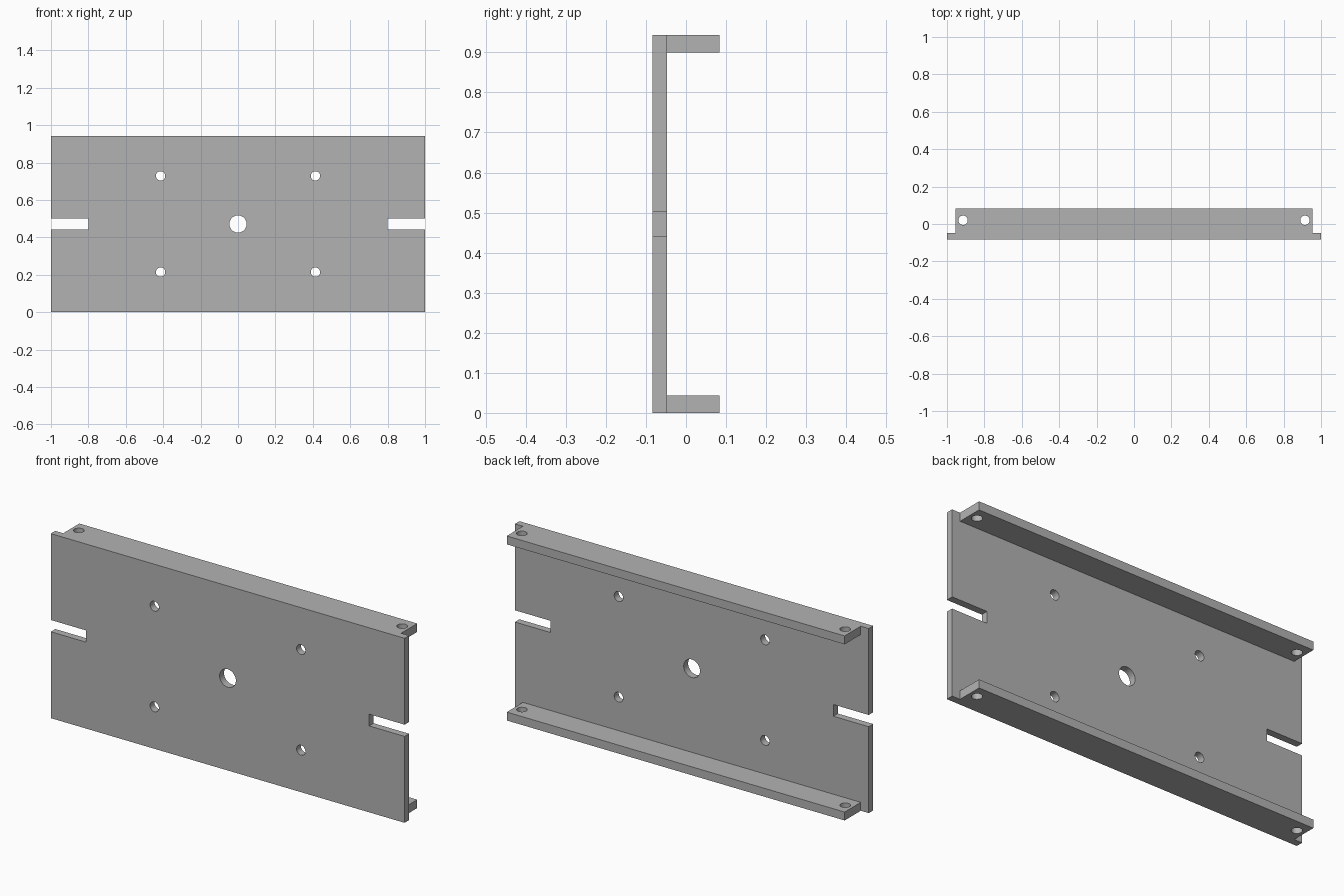
import bpy
import bmesh
from math import pi
from mathutils import Matrix, Vector

default_cube = bpy.data.objects.get("Cube")
if default_cube:
    bpy.data.objects.remove(default_cube, do_unlink=True)

# Main dimensions
HEIGHT = 0.943
MID = HEIGHT / 2
FRONT, INNER, BACK = -0.083, -0.047, 0.083
FLANGE = 0.043
FLANGE_END = 0.955

metal = bpy.data.materials.new("plain_grey")
metal.use_nodes = True
grey = (0.45, 0.45, 0.45, 1)
metal.diffuse_color = grey
metal.node_tree.nodes["Principled BSDF"].inputs["Base Color"].default_value = grey


def finish(name, bm):
    bmesh.ops.recalc_face_normals(bm, faces=bm.faces)
    mesh = bpy.data.meshes.new(name)
    bm.to_mesh(mesh)
    bm.free()
    mesh.materials.append(metal)
    obj = bpy.data.objects.new(name, mesh)
    bpy.context.collection.objects.link(obj)
    return obj


def box_cutter(low, high):
    bm = bmesh.new()
    low, high = Vector(low), Vector(high)
    bmesh.ops.create_cube(bm, size=1, matrix=Matrix.Translation((low + high) / 2)
                          @ Matrix.Diagonal((*(high - low), 1)))
    return finish("box_cutter", bm)


def hole_cutter(centre, radius, depth, turn=0):
    bm = bmesh.new()
    bmesh.ops.create_cone(bm, cap_ends=True, segments=48, radius1=radius,
                          radius2=radius, depth=depth,
                          matrix=Matrix.Translation(centre) @ Matrix.Rotation(turn, 4, "X"))
    return finish("hole_cutter", bm)


# Channel: C-shaped profile extruded along the width
profile = [(FRONT, 0), (BACK, 0), (BACK, FLANGE), (INNER, FLANGE),
           (INNER, HEIGHT - FLANGE), (BACK, HEIGHT - FLANGE),
           (BACK, HEIGHT), (FRONT, HEIGHT)]
bm = bmesh.new()
face = bm.faces.new([bm.verts.new((-1, y, z)) for y, z in profile])
side = bmesh.ops.extrude_face_region(bm, geom=[face])
bmesh.ops.translate(bm, vec=(2, 0, 0),
                    verts=[v for v in side["geom"] if isinstance(v, bmesh.types.BMVert)])
bracket = finish("mounting_bracket", bm)

# Central hole through the plate
cutters = [hole_cutter((0, FRONT, MID), 0.046, 0.2, pi / 2)]
for s in (-1, 1):
    # Shortened flange ends and open side slots
    for start, end, y0, y1, z0, z1 in (
            (FLANGE_END, 1.1, INNER, 0.2, -0.1, HEIGHT + 0.1),
            (0.8, 1.1, -0.2, 0.2, MID - 0.03, MID + 0.03)):
        xs = sorted((s * start, s * end))
        cutters.append(box_cutter((xs[0], y0, z0), (xs[1], y1, z1)))
    # Small plate holes and vertical flange holes
    for t in (-1, 1):
        cutters.append(hole_cutter((s * 0.414, FRONT, MID + t * 0.257), 0.025, 0.2, pi / 2))
    cutters.append(hole_cutter((s * 0.914, 0.02, MID), 0.025, 1.2))

# Cut the openings
bpy.context.view_layer.objects.active = bracket
for cutter in cutters:
    cutter.hide_render = True
    mod = bracket.modifiers.new("opening", "BOOLEAN")
    mod.operation = "DIFFERENCE"
    mod.solver = "EXACT"
    mod.object = cutter
    bpy.ops.object.modifier_apply(modifier=mod.name)
    bpy.data.objects.remove(cutter, do_unlink=True)

# Smooth hole walls, sharp plate edges
bpy.ops.object.select_all(action="DESELECT")
bracket.select_set(True)
bpy.ops.object.shade_smooth_by_angle(angle=pi / 6)
